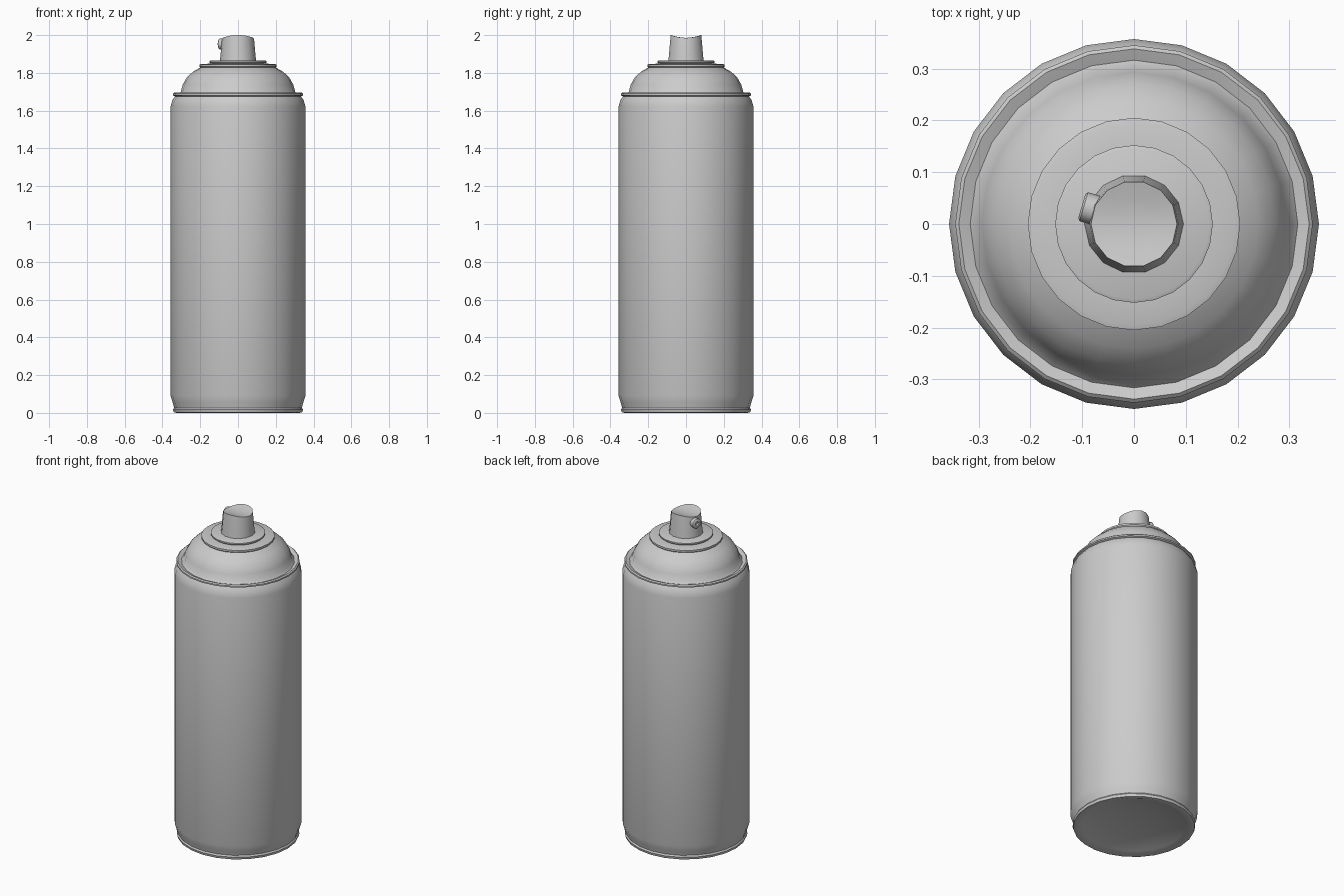
import bpy, bmesh, math
from mathutils import Vector

if "Cube" in bpy.data.objects:
    bpy.data.objects.remove(bpy.data.objects["Cube"])


def finish(name, bm, angle=40):
    bmesh.ops.remove_doubles(bm, verts=bm.verts, dist=1e-5)
    bmesh.ops.recalc_face_normals(bm, faces=bm.faces)
    mesh = bpy.data.meshes.new(name)
    bm.to_mesh(mesh)
    bm.free()
    ob = bpy.data.objects.new(name, mesh)
    bpy.context.collection.objects.link(ob)
    bpy.ops.object.select_all(action='DESELECT')
    ob.select_set(True)
    bpy.context.view_layer.objects.active = ob
    bpy.ops.object.shade_smooth_by_angle(angle=math.radians(angle))
    return ob


def lathe(profile, sides):
    """Spin an (r, z) profile about z; r = 0 closes to a point."""
    bm = bmesh.new()
    rings = []
    for r, z in profile:
        if r == 0:
            rings.append([bm.verts.new((0, 0, z))] * sides)
        else:
            rings.append([bm.verts.new((r * math.cos(math.tau * i / sides),
                                        r * math.sin(math.tau * i / sides), z))
                          for i in range(sides)])
    for a, b in zip(rings, rings[1:]):
        for i in range(sides):
            j = (i + 1) % sides
            bm.faces.new(list(dict.fromkeys((a[i], a[j], b[j], b[i]))))
    return bm


# can body with recessed base, bottom seam and top crimp
finish("can_body", lathe([
    (0, 0.045), (0.17, 0.035), (0.29, 0.012), (0.325, 0.0), (0.34, 0.003),
    (0.344, 0.018), (0.338, 0.027), (0.346, 0.055), (0.357, 0.09),
    (0.357, 1.62), (0.348, 1.655), (0.334, 1.676), (0.345, 1.681),
    (0.345, 1.69), (0.338, 1.696), (0.328, 1.692), (0.312, 1.685)], 24))

# domed shoulder with stepped valve cup
finish("shoulder_dome", lathe([
    (0.318, 1.685), (0.303, 1.70), (0.293, 1.737), (0.272, 1.775),
    (0.240, 1.805), (0.200, 1.828), (0.205, 1.833), (0.205, 1.844),
    (0.195, 1.847), (0.146, 1.849), (0.152, 1.855), (0.152, 1.863),
    (0.145, 1.866), (0, 1.866)], 24))

# spray button with a finger groove across the top
bm = lathe([(0.096, 1.86), (0.092, 1.90), (0.086, 1.97), (0.083, 1.99),
            (0.079, 1.992), (0.05, 1.992), (0, 1.992)], 14)
for v in bm.verts:
    if v.co.z > 1.98:
        v.co.z = 1.985 + 0.015 * min(1, (v.co.y / 0.079) ** 2)
finish("spray_button", bm)

# spray outlet on the side of the button
bm = lathe([(0, -0.03), (0.029, -0.03), (0.029, 0.014), (0.024, 0.018),
            (0.012, 0.018), (0.009, 0.008), (0, 0.008)], 12)
aim = Vector((-0.96, 0.28, 0))
rot = aim.to_track_quat('Z', 'Y')
for v in bm.verts:
    v.co = rot @ v.co + aim * 0.087 + Vector((0, 0.005, 1.953))
finish("spray_outlet", bm)
